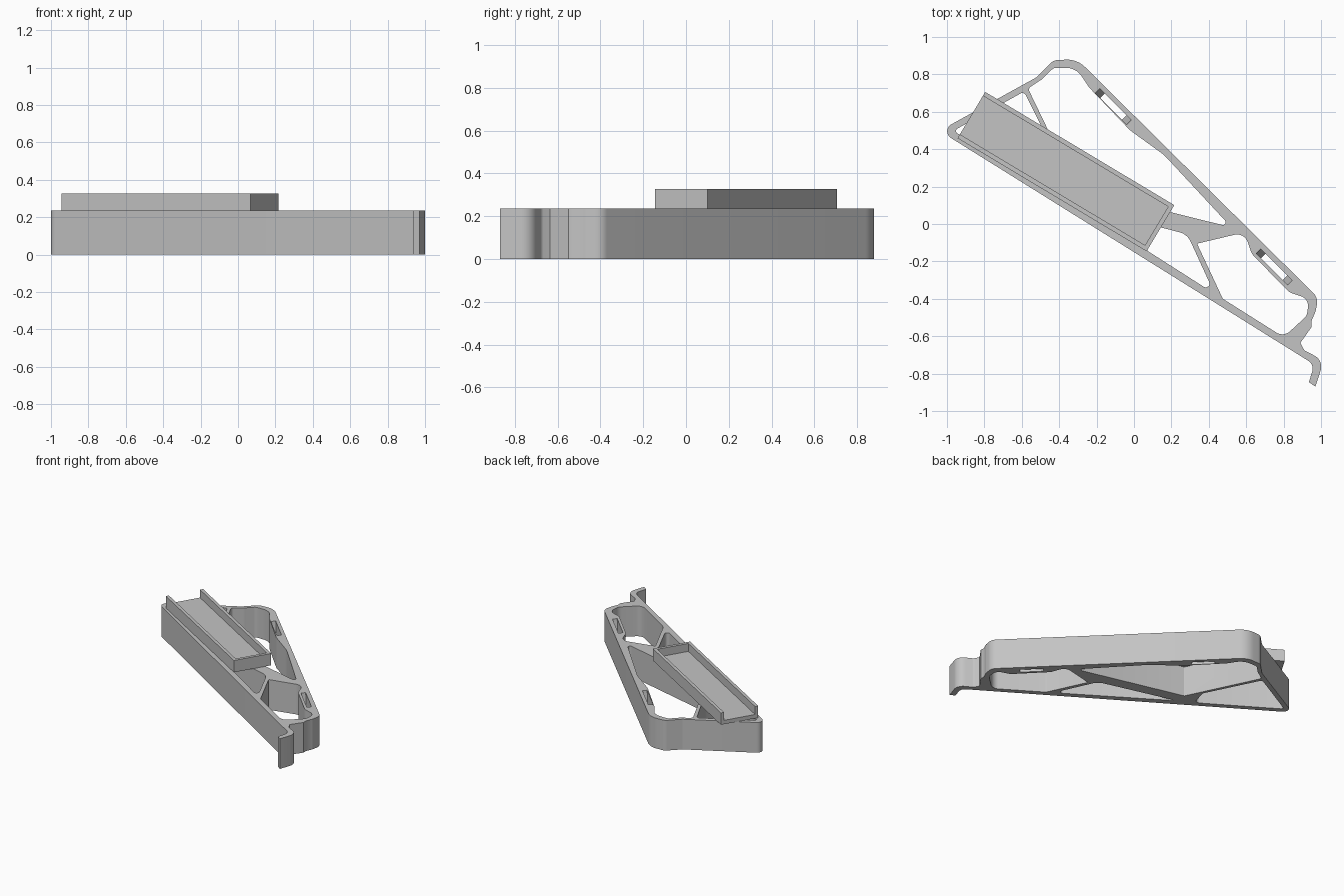
import bpy
import bmesh
import math
from mathutils import Matrix, Vector

if "Cube" in bpy.data.objects:
    bpy.data.objects.remove(bpy.data.objects["Cube"], do_unlink=True)

FRAME_TOP = 0.235
TRAY_TOP = 0.327
BELOW, ABOVE = -0.1, 0.5

# One plain grey for the whole bracket
grey = bpy.data.materials.new("plain grey")
grey.use_nodes = True
grey.diffuse_color = (0.55, 0.55, 0.55, 1)
grey.node_tree.nodes["Principled BSDF"].inputs["Base Color"].default_value = grey.diffuse_color


def rounded(corners, steps=8):
    """Turn (x, y, radius) corners into a closed outline with arc fillets."""
    outline = []
    count = len(corners)
    for i, (x, y, radius) in enumerate(corners):
        here = Vector((x, y))
        to_prev = Vector(corners[i - 1][:2]) - here
        to_next = Vector(corners[(i + 1) % count][:2]) - here
        half = to_prev.angle(to_next) / 2
        if radius == 0:
            outline.append(here)
            continue
        reach = min(radius / math.tan(half), 0.48 * to_prev.length, 0.48 * to_next.length)
        radius = reach * math.tan(half)
        to_prev.normalize()
        to_next.normalize()
        centre = here + (to_prev + to_next).normalized() * radius / math.sin(half)
        start = here + to_prev * reach - centre
        sweep = start.angle_signed(here + to_next * reach - centre)
        for k in range(steps + 1):
            turn = Matrix.Rotation(-sweep * k / steps, 2)
            outline.append(centre + turn @ start)
    return outline


def loft(name, lower, upper, z_low, z_high):
    """Closed solid between two matching outlines."""
    bm = bmesh.new()
    bottom = [bm.verts.new((p[0], p[1], z_low)) for p in lower]
    top = [bm.verts.new((p[0], p[1], z_high)) for p in upper]
    bm.faces.new(bottom)
    bm.faces.new(top)
    for i in range(len(bottom)):
        bm.faces.new((bottom[i - 1], bottom[i], top[i], top[i - 1]))
    bmesh.ops.recalc_face_normals(bm, faces=bm.faces)
    mesh = bpy.data.meshes.new(name)
    bm.to_mesh(mesh)
    bm.free()
    mesh.materials.append(grey)
    obj = bpy.data.objects.new(name, mesh)
    bpy.context.collection.objects.link(obj)
    return obj


def cut(target, cutter):
    """Subtract the cutter from the target and discard it."""
    cutter.hide_render = True
    modifier = target.modifiers.new("cut", "BOOLEAN")
    modifier.operation = "DIFFERENCE"
    modifier.solver = "EXACT"
    modifier.object = cutter
    bpy.context.view_layer.objects.active = target
    bpy.ops.object.modifier_apply(modifier=modifier.name)
    bpy.data.objects.remove(cutter, do_unlink=True)


def rectangle(centre, angle, x0, x1, y0, y1):
    """Corners of a rectangle given in its own turned axes."""
    turn = Matrix.Rotation(angle, 2)
    return [Vector(centre) + turn @ Vector(p) for p in ((x0, y0), (x1, y0), (x1, y1), (x0, y1))]


# Frame silhouette with the hooked clip at its front end
silhouette = rounded([
    (-1.04, 0.498, 0.042), (-0.52, 0.785, 0.05), (-0.43, 0.875, 0.05),
    (-0.305, 0.882, 0.17), (0.985, -0.395, 0.08), (0.97, -0.47, 0.06),
    (0.948, -0.52, 0), (0.95, -0.55, 0), (0.89, -0.635, 0),
    (0.91, -0.675, 0.03), (1.015, -0.73, 0.1), (0.97, -0.87, 0),
    (0.935, -0.845, 0), (0.965, -0.752, 0.05)])
frame = loft("truss_frame", silhouette, silhouette, 0, FRAME_TOP)

# Openings between the rails and struts
openings = [
    # rear corner
    [(-0.966, 0.498, 0.015), (-0.588, 0.708, 0.02), (-0.385, 0.3, 0.03), (-0.42, 0.158, 0.03)],
    # long opening behind the diagonal strut
    [(-0.567, 0.725, 0.02), (-0.49, 0.775, 0.05), (-0.43, 0.835, 0.04), (-0.31, 0.835, 0.1),
     (-0.24, 0.73, 0.08), (-0.02, 0.5, 0.2), (0.16, 0.37, 0.3), (0.52, -0.017, 0.015),
     (-0.307, 0.187, 0.01)],
    # sliver along the lower rail
    [(-0.31, 0.1, 0.005), (0.285, -0.055, 0.09), (0.43, -0.372, 0.02)],
    # front bay
    [(0.337, -0.105, 0.008), (0.475, -0.4, 0.02), (0.8, -0.605, 0.06), (0.925, -0.49, 0.06),
     (0.935, -0.4, 0.06), (0.83, -0.365, 0.08), (0.63, -0.16, 0.08), (0.59, -0.045, 0.06)]]
for corners in openings:
    outline = rounded(corners)
    cut(frame, loft("opening_cutter", outline, outline, BELOW, ABOVE))

# Two slots through the long rail, with ends that taper inward to the bottom
for centre in ((-0.11, 0.628), (0.749, -0.23)):
    slot = [rectangle(centre, -math.pi / 4, -half, half, -0.017, 0.017) for half in (0.082, 0.119)]
    slope = (slot[1][0] - slot[0][0]) / FRAME_TOP
    margin = 0.01
    ends = [slope * margin, -slope * margin, -slope * margin, slope * margin]
    lower = [p - e for p, e in zip(slot[0], ends)]
    upper = [p + e for p, e in zip(slot[1], ends)]
    cut(frame, loft("slot_cutter", lower, upper, -margin, FRAME_TOP + margin))

# Tray on top: floor, two long walls and a front stop, open at the rear
tray_centre = (-0.364, 0.28)
tray_angle = math.radians(-30.9)
half_length, half_width, wall = 0.589, 0.144, 0.024
block = rectangle(tray_centre, tray_angle, -half_length, half_length, -half_width, half_width)
tray = loft("tray", block, block, FRAME_TOP, TRAY_TOP)
pocket = rectangle(tray_centre, tray_angle, -half_length - wall, half_length - wall,
                   wall - half_width, half_width - wall)
cut(tray, loft("pocket_cutter", pocket, pocket, FRAME_TOP + 0.03, ABOVE))

# Smooth the curved walls, keep the edges crisp
for obj in (frame, tray):
    bpy.ops.object.select_all(action="DESELECT")
    obj.select_set(True)
    bpy.context.view_layer.objects.active = obj
    bpy.ops.object.shade_smooth_by_angle(angle=math.radians(30))
